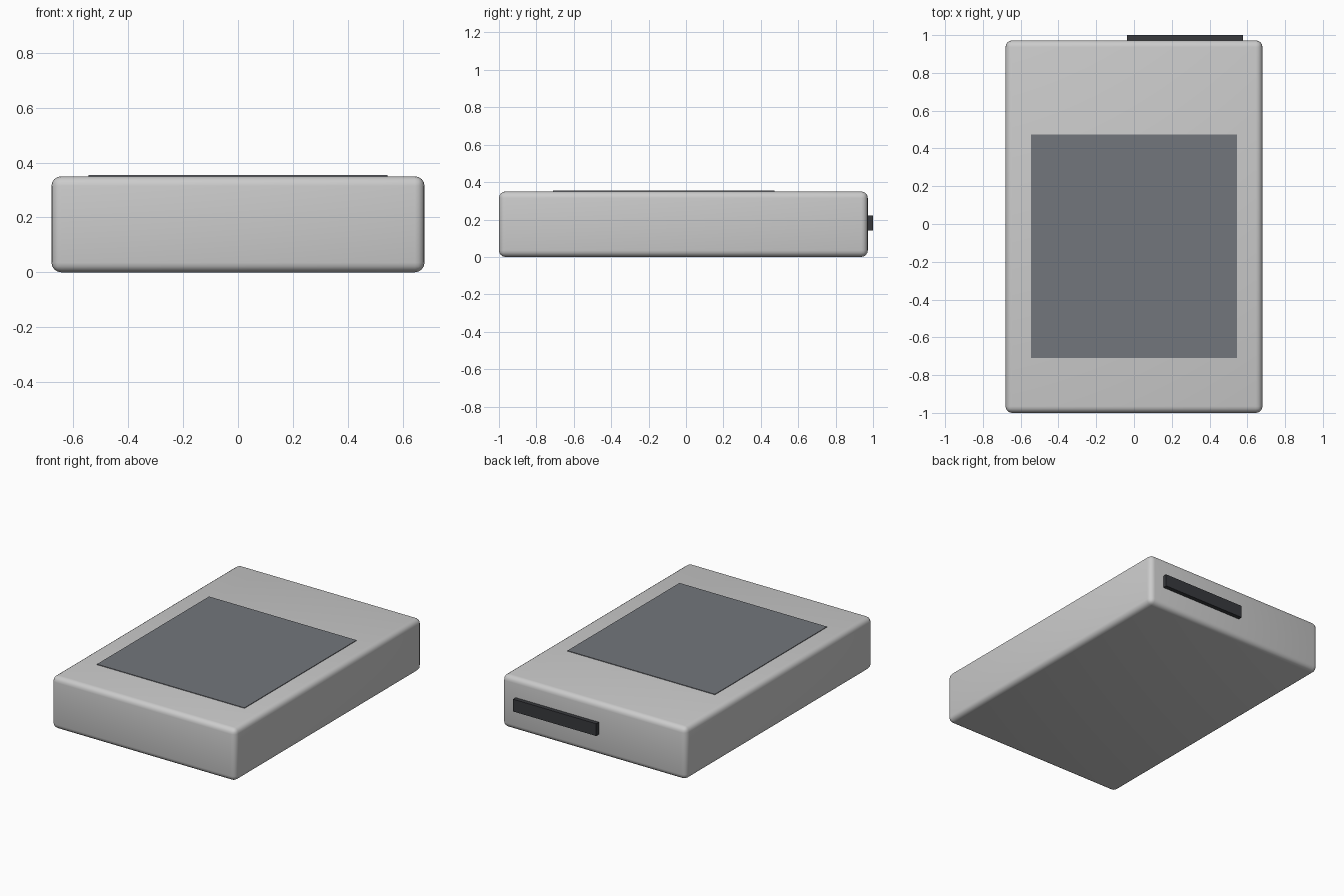
import bpy

if "Cube" in bpy.data.objects:
    bpy.data.objects.remove(bpy.data.objects["Cube"])


def box(name, lo, hi, bevel=0.0, segments=4, color=None):
    """Axis-aligned box between two corners, with optional rounded edges."""
    centre = [(a + b) / 2 for a, b in zip(lo, hi)]
    bpy.ops.mesh.primitive_cube_add(size=1, location=centre)
    ob = bpy.context.object
    ob.name = name
    ob.scale = [b - a for a, b in zip(lo, hi)]
    bpy.ops.object.transform_apply(location=False, rotation=False, scale=True)
    if bevel:
        mod = ob.modifiers.new("rounded_edges", 'BEVEL')
        mod.width = bevel
        mod.segments = segments
        bpy.ops.object.modifier_apply(modifier=mod.name)
        bpy.ops.object.shade_smooth_by_angle()
    if color:
        mat = bpy.data.materials.new(name + "_material")
        mat.diffuse_color = (*color, 1)
        mat.use_nodes = True
        mat.node_tree.nodes["Principled BSDF"].inputs["Base Color"].default_value = mat.diffuse_color
        ob.data.materials.append(mat)
    return ob


# Rounded casing
box("casing", (-0.68, -1.0, 0.0), (0.68, 0.972, 0.35), bevel=0.035)

# Thin dark panel on the top face
box("top_panel", (-0.545, -0.71, 0.34), (0.545, 0.473, 0.354),
    color=(0.17, 0.18, 0.2))

# Connector strip standing out of the back face
box("connector_strip", (-0.036, 0.95, 0.14), (0.577, 1.0, 0.222),
    color=(0.04, 0.042, 0.048))
